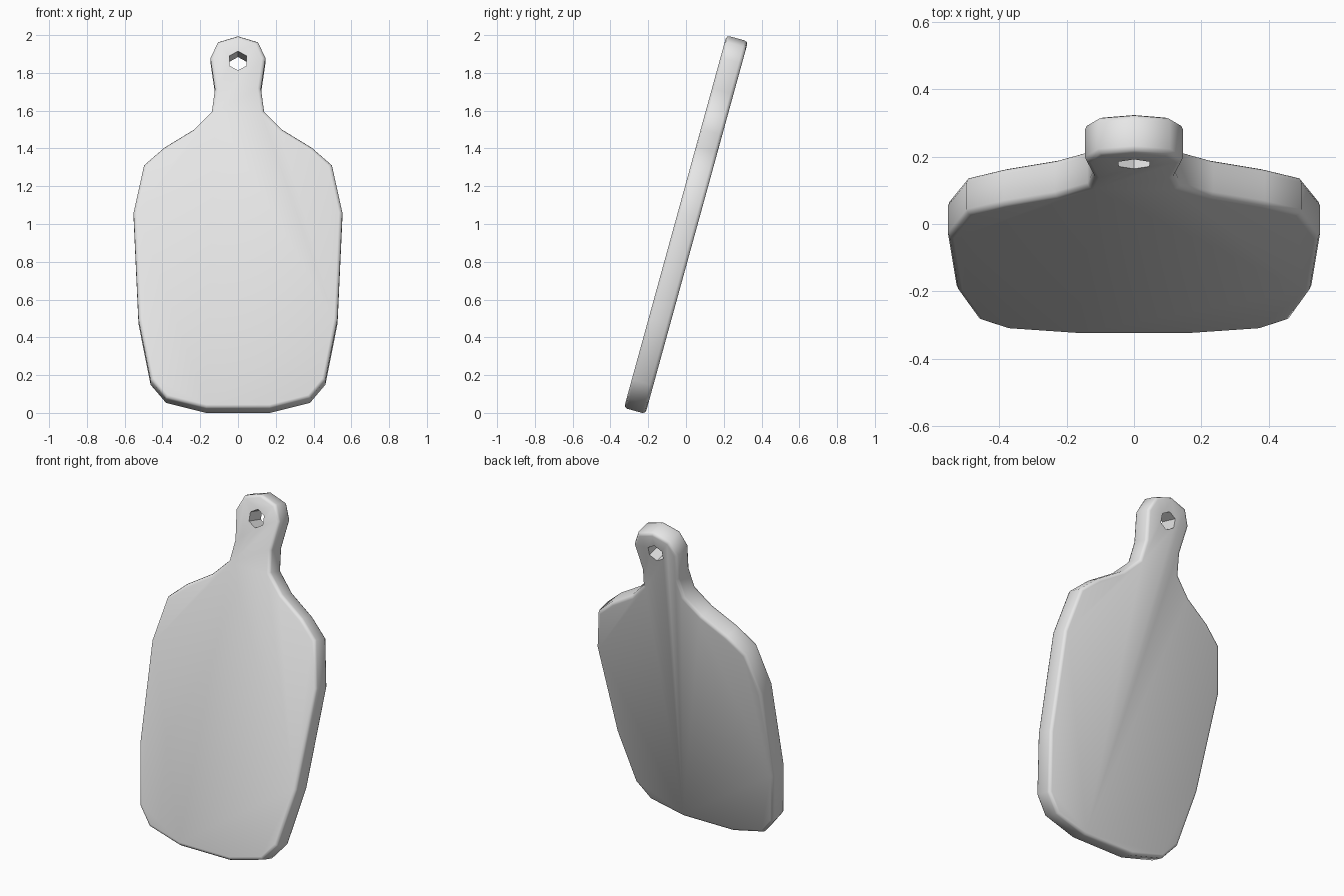
import bpy, bmesh, math
from mathutils import Matrix

cube = bpy.data.objects.get("Cube")
if cube:
    bpy.data.objects.remove(cube, do_unlink=True)

THICK = 0.118
LEAN = math.radians(15.4)
HOLE_Z = 0.886

grey = bpy.data.materials.new("light grey")
grey.use_nodes = True
grey.diffuse_color = (0.8, 0.8, 0.8, 1)
grey.node_tree.nodes["Principled BSDF"].inputs["Base Color"].default_value = (0.8, 0.8, 0.8, 1)


def slab(name, points, thick, bevel=0.0):
    """Extrude an x-z outline along y, optionally rounding both rims."""
    bm = bmesh.new()
    face = bm.faces.new([bm.verts.new((x, -thick / 2, z)) for x, z in points])
    ext = bmesh.ops.extrude_face_region(bm, geom=[face], use_keep_orig=True)
    moved = [g for g in ext["geom"] if isinstance(g, bmesh.types.BMVert)]
    bmesh.ops.translate(bm, verts=moved, vec=(0, thick, 0))
    bmesh.ops.recalc_face_normals(bm, faces=bm.faces[:])
    if bevel:
        rims = [e for e in bm.edges if abs(e.verts[0].co.y - e.verts[1].co.y) < 1e-5]
        bmesh.ops.bevel(bm, geom=rims, offset=bevel, segments=2, profile=0.5, affect='EDGES')
    mesh = bpy.data.meshes.new(name)
    bm.to_mesh(mesh)
    bm.free()
    mesh.materials.append(grey)
    obj = bpy.data.objects.new(name, mesh)
    bpy.context.collection.objects.link(obj)
    return obj


# Board outline: right half from handle top to foot, then mirrored
half = [(0.106, 0.992), (0.146, 0.904), (0.122, 0.735), (0.138, 0.612),
        (0.235, 0.511), (0.389, 0.414), (0.497, 0.317), (0.553, 0.055),
        (0.527, -0.53), (0.463, -0.865), (0.381, -0.965), (0.169, -1.02)]
outline = [(0, 1.025)] + half + [(-x, z) for x, z in reversed(half)]
board = slab("cutting_board", outline, THICK, 0.018)

# Hexagonal hanging hole through the handle
hexagon = [(0.053 * math.sin(i * math.pi / 3), HOLE_Z + 0.053 * math.cos(i * math.pi / 3))
           for i in range(6)]
cutter = slab("hole_cutter", hexagon, THICK * 3)
cutter.hide_render = True
cut = board.modifiers.new("hanging_hole", 'BOOLEAN')
cut.operation = 'DIFFERENCE'
cut.solver = 'EXACT'
cut.object = cutter
bpy.ops.object.select_all(action='DESELECT')
bpy.context.view_layer.objects.active = board
board.select_set(True)
bpy.ops.object.modifier_apply(modifier=cut.name)
bpy.data.objects.remove(cutter, do_unlink=True)

# Lean the board back, then rest it on the ground and centre it
board.data.transform(Matrix.Rotation(-LEAN, 4, 'X'))
ys = [v.co.y for v in board.data.vertices]
zs = [v.co.z for v in board.data.vertices]
board.data.transform(Matrix.Translation((0, -(min(ys) + max(ys)) / 2, -min(zs))))
bpy.ops.object.shade_smooth_by_angle(angle=math.radians(55))
